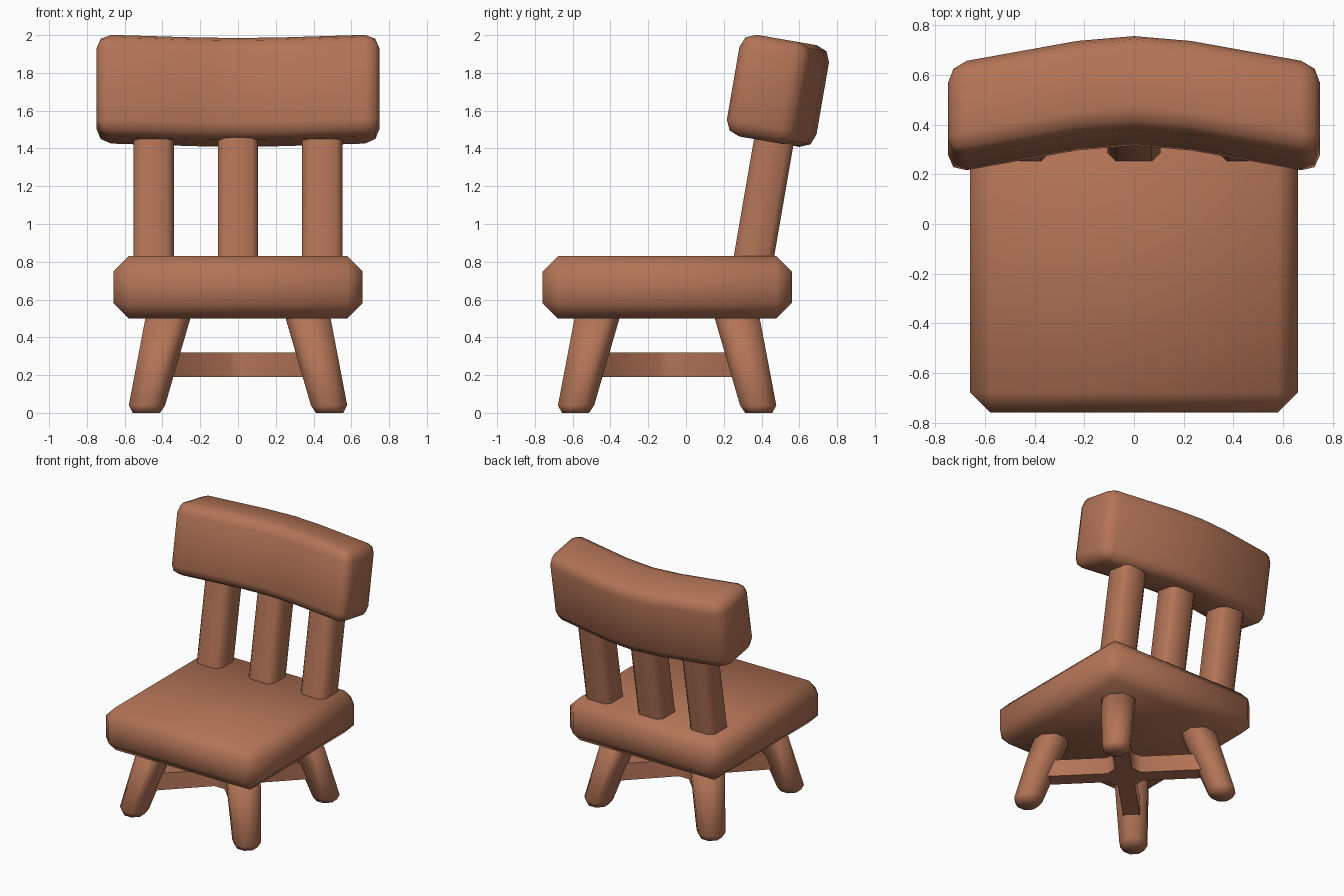
import bpy, bmesh, math

if "Cube" in bpy.data.objects:
    bpy.data.objects.remove(bpy.data.objects["Cube"])

wood = bpy.data.materials.new("warm brown wood")
wood.diffuse_color = (0.45, 0.175, 0.095, 1)
wood.use_nodes = True
wood.node_tree.nodes["Principled BSDF"].inputs["Base Color"].default_value = wood.diffuse_color


def loft(name, rings, bevel=0, segments=1):
    """Skin a list of equal-length point rings, cap the ends, bevel and smooth."""
    bm = bmesh.new()
    vs = [[bm.verts.new(p) for p in ring] for ring in rings]
    n = len(vs[0])
    for a, b in zip(vs, vs[1:]):
        for i in range(n):
            j = (i + 1) % n
            bm.faces.new((a[i], a[j], b[j], b[i]))
    bm.faces.new(vs[0][::-1])
    bm.faces.new(vs[-1])
    bmesh.ops.recalc_face_normals(bm, faces=bm.faces)
    if bevel:
        edges = [e for e in bm.edges if e.calc_face_angle() > math.radians(40)]
        bmesh.ops.bevel(bm, geom=edges, offset=bevel, segments=segments,
                        profile=0.5, affect='EDGES', clamp_overlap=True)
    me = bpy.data.meshes.new(name)
    bm.to_mesh(me)
    bm.free()
    me.materials.append(wood)
    ob = bpy.data.objects.new(name, me)
    bpy.context.collection.objects.link(ob)
    bpy.ops.object.select_all(action='DESELECT')
    ob.select_set(True)
    bpy.context.view_layer.objects.active = ob
    bpy.ops.object.shade_smooth_by_angle(angle=math.radians(80))
    return ob


def octagon(cx, cy, z, half, cut):
    """Square of half-width `half` with corners cut off by `cut`."""
    k = half - cut
    pts = [(half, -k), (half, k), (k, half), (-k, half),
           (-half, k), (-half, -k), (-k, -half), (k, -half)]
    return [(cx + x, cy + y, z) for x, y in pts]


CY = -0.10  # centre of the seat and legs

# seat: chunky chamfered slab
loft("seat", [[(sx * 0.66, CY + sy * 0.66, z) for sx, sy in
               ((-1, -1), (1, -1), (1, 1), (-1, 1))] for z in (0.5, 0.83)], 0.082)

# four splayed tapered legs
for sx, side in ((-1, "left"), (1, "right")):
    for sy, end in ((-1, "front"), (1, "back")):
        rings = []
        for z, d, r in ((0, 0.485, 0.072), (0.04, 0.482, 0.096), (0.56, 0.357, 0.122)):
            rings.append(octagon(sx * d, CY + sy * d, z, r, r * 0.586))
        loft(f"{end}_{side}_leg", rings)

# cross stretcher: diagonal plus shape with chamfered inner corners
w, c, reach = 0.06, 0.12, 0.61
outline = []
for k in range(4):
    a = math.radians(45 + 90 * k)
    for u, v in ((c, -w), (reach, -w), (reach, w), (c, w)):
        outline.append((u * math.cos(a) - v * math.sin(a),
                        CY + u * math.sin(a) + v * math.cos(a)))
loft("cross_stretcher", [[(x, y, z) for x, y in outline] for z in (0.19, 0.32)])

# three leaning slats
TILT = math.radians(9.8)
for x, label in ((-0.447, "left"), (0, "middle"), (0.447, "right")):
    loft(f"{label}_slat", [octagon(x, 0.36 + (z - 0.83) * math.tan(TILT), z, 0.107, 0.035)
                           for z in (0.76, 1.6)])

# curved, tilted backrest
s, co = math.sin(TILT), math.cos(TILT)
rings = []
for x, off in ((-0.75, 0.115), (-0.23, 0.02), (0, 0), (0.23, 0.02), (0.75, 0.115)):
    rings.append([(x, n * co + u * s, u * co - n * s) for n, u in
                  ((0.05 - off, 1.49), (0.43 - off, 1.49),
                   (0.43 - off, 2.036), (0.05 - off, 2.036))])
loft("backrest", rings, 0.078, 2)
